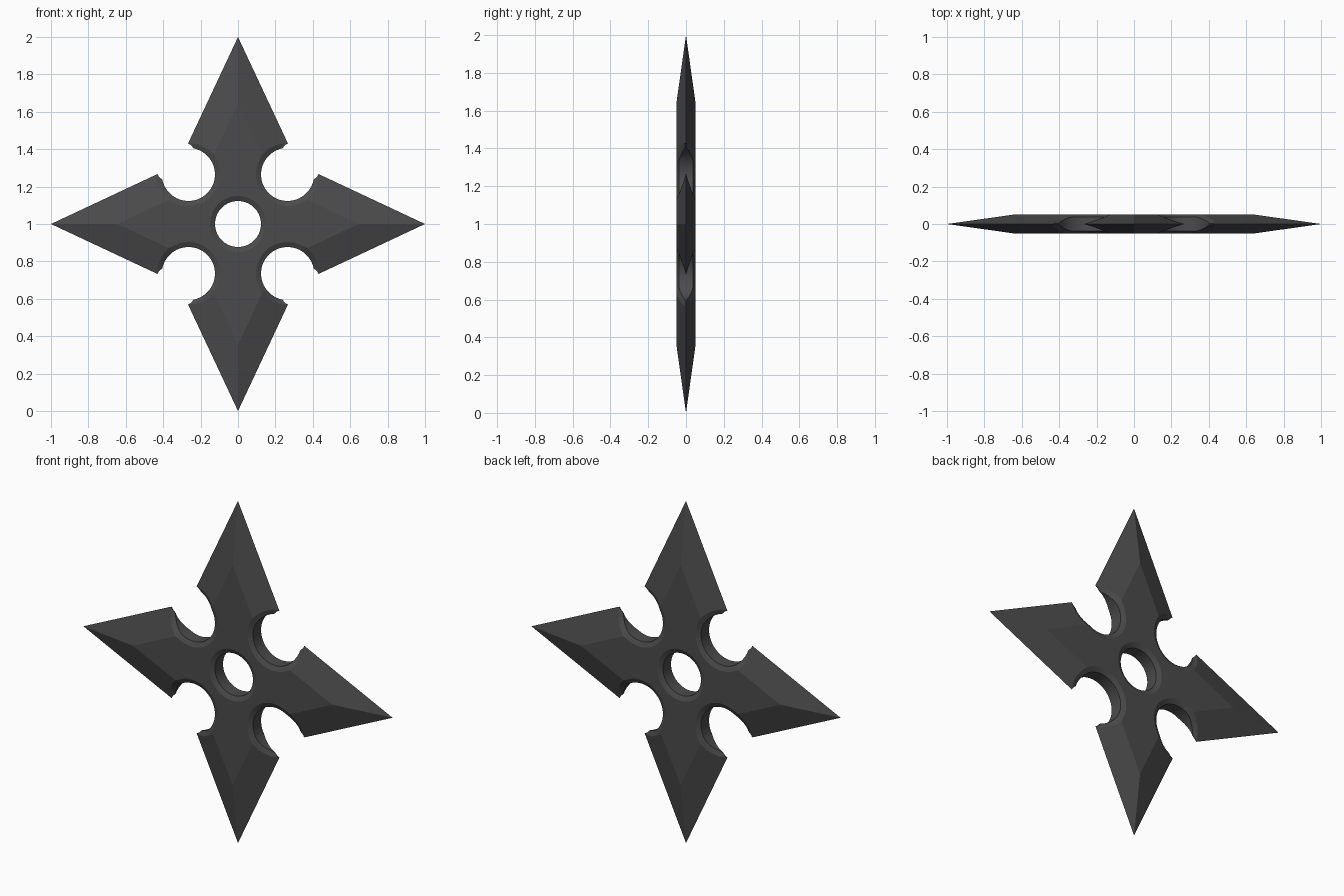
import bpy, bmesh
from math import sin, cos, pi, radians

cube = bpy.data.objects.get("Cube")
if cube:
    bpy.data.objects.remove(cube, do_unlink=True)

HALF = 0.05          # half thickness of the plate
FLAT = 0.645         # size of the flat star relative to the outline
SLOPE = 0.469        # half width of a blade per unit of length
INNER = SLOPE / (1 + SLOPE)
SEGMENTS = 48

steel = bpy.data.materials.new("dark_steel")
steel.use_nodes = True
colour = (0.07, 0.07, 0.07, 1)
steel.diffuse_color = colour
bsdf = next(n for n in steel.node_tree.nodes if n.type == 'BSDF_PRINCIPLED')
bsdf.inputs["Base Color"].default_value = colour


def mesh_object(name, bm):
    bmesh.ops.recalc_face_normals(bm, faces=bm.faces)
    mesh = bpy.data.meshes.new(name)
    bm.to_mesh(mesh)
    bm.free()
    mesh.materials.append(steel)
    obj = bpy.data.objects.new(name, mesh)
    bpy.context.collection.objects.link(obj)
    return obj


def loft(bm, rings):
    """Closed solid through rings of points."""
    rings = [[bm.verts.new(p) for p in ring] for ring in rings]
    n = len(rings[0])
    for a, b in zip(rings, rings[1:]):
        for i in range(n):
            j = (i + 1) % n
            bm.faces.new((a[i], a[j], b[j], b[i]))
    bm.faces.new(rings[0])
    bm.faces.new(rings[-1])


def star_ring(scale, y):
    pts = []
    for i in range(8):
        r = scale * (1 if i % 2 == 0 else INNER * 2 ** 0.5)
        pts.append((r * cos(i * pi / 4), y, 1 + r * sin(i * pi / 4)))
    return pts


def surface(x, z):
    """Half thickness of the sharpened star at a point."""
    long, short = max(abs(x), abs(z)), min(abs(x), abs(z))
    return min(HALF, HALF * (1 - long - short / SLOPE) / (1 - FLAT))


def add_round_cutter(bm, cx, cz, radius, chamfer=0.027, depth=0.013):
    """Round cutter whose chamfer follows the surface of the blades."""
    outer = radius + chamfer
    profiles = []
    for i in range(SEGMENTS):
        a = 2 * pi * (i + 0.5) / SEGMENTS
        c, s = cos(a), sin(a)
        low = surface(cx + radius * c, cz + radius * s) - depth
        high = surface(cx + outer * c, cz + outer * s)
        r = radius
        if high <= 0:
            r = outer
        elif low < 0:
            r = radius + chamfer * -low / (high - low)
        low, high = max(low, 0.002), max(high, 0.002)
        half = [(outer + 0.006, 0.12), (outer + 0.006, high + 0.003), (r, low)]
        full = half + [(q, -y) for q, y in reversed(half)]
        profiles.append([(cx + q * c, y, 1 + cz + q * s) for q, y in full])
    loft(bm, list(zip(*profiles)))


# Four-bladed star with knife edges
bm = bmesh.new()
loft(bm, [star_ring(FLAT, -HALF), star_ring(1, 0), star_ring(FLAT, HALF)])
star = mesh_object("throwing_star", bm)

# Centre hole and the four notches between the blades
bm = bmesh.new()
add_round_cutter(bm, 0, 0, 0.123)
for sx in (-1, 1):
    for sz in (-1, 1):
        add_round_cutter(bm, sx * 0.265, sz * 0.265, 0.142)
cutter = mesh_object("hole_cutter", bm)
cutter.hide_render = True

cut = star.modifiers.new("holes", 'BOOLEAN')
cut.operation = 'DIFFERENCE'
cut.solver = 'EXACT'
cut.object = cutter
bpy.ops.object.select_all(action='DESELECT')
star.select_set(True)
bpy.context.view_layer.objects.active = star
bpy.ops.object.modifier_apply(modifier=cut.name)
bpy.data.objects.remove(cutter, do_unlink=True)

# Round walls smooth, blade facets crisp
bpy.ops.object.shade_smooth_by_angle(angle=radians(14))
